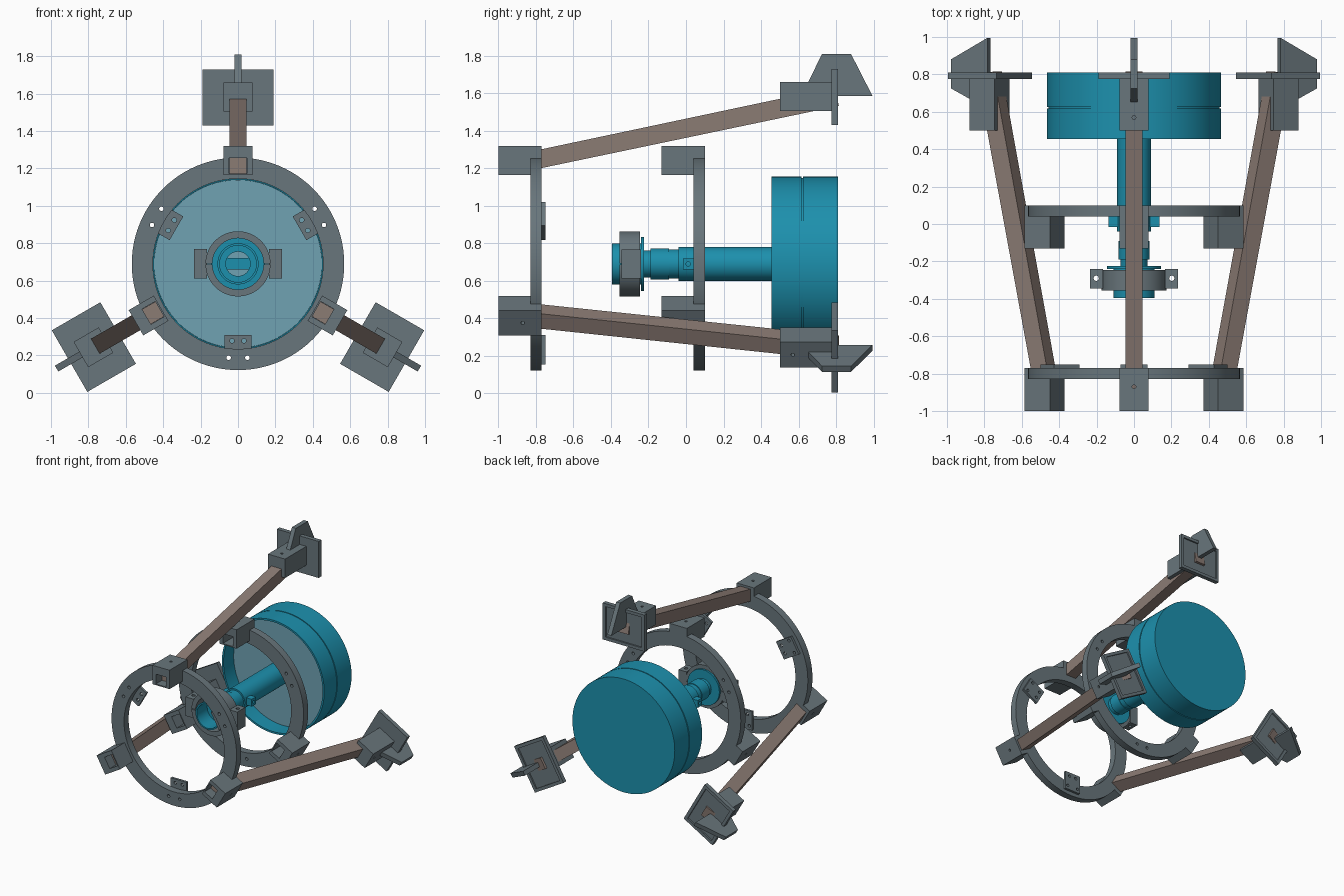
import bpy, bmesh
from math import radians, sin, cos, pi
from mathutils import Matrix, Vector

if "Cube" in bpy.data.objects:
    bpy.data.objects.remove(bpy.data.objects["Cube"])

AXIS_Z = 0.69  # height of the central axis, which runs along y


def material(name, rgb):
    m = bpy.data.materials.new(name)
    m.diffuse_color = (*rgb, 1)
    m.use_nodes = True
    m.node_tree.nodes["Principled BSDF"].inputs["Base Color"].default_value = m.diffuse_color
    return m


TEAL = material("teal", (0.012, 0.28, 0.42))
PALE = material("pale_teal", (0.16, 0.36, 0.45))
BROWN = material("brown", (0.26, 0.20, 0.175))
SLATE = material("slate", (0.14, 0.18, 0.20))


def frame(ang):
    """Local z is the radial direction, turned about the central axis."""
    return Matrix.Translation((0, 0, AXIS_Z)) @ Matrix.Rotation(radians(ang), 4, 'Y')


def finish(name, bm, ang, mat):
    bmesh.ops.remove_doubles(bm, verts=bm.verts, dist=1e-5)
    bmesh.ops.recalc_face_normals(bm, faces=bm.faces)
    bm.transform(frame(ang))
    me = bpy.data.meshes.new(name)
    bm.to_mesh(me)
    bm.free()
    ob = bpy.data.objects.new(name, me)
    bpy.context.collection.objects.link(ob)
    me.materials.append(mat)
    return ob


def prism(name, pts, half, ang=0, mat=SLATE):
    """Extrude a (y, radius) polygon sideways by +-half."""
    bm = bmesh.new()
    a = [bm.verts.new((-half, y, r)) for y, r in pts]
    b = [bm.verts.new((half, y, r)) for y, r in pts]
    bm.faces.new(a)
    bm.faces.new(b[::-1])
    n = len(pts)
    for i in range(n):
        j = (i + 1) % n
        bm.faces.new((a[i], b[i], b[j], a[j]))
    return finish(name, bm, ang, mat)


def box(name, y0, y1, r0, r1, half, ang=0, mat=SLATE):
    return prism(name, [(y0, r0), (y1, r0), (y1, r1), (y0, r1)], half, ang, mat)


def lathe(name, prof, mat=SLATE, n=96):
    """Spin a closed (y, radius) profile about the central axis."""
    bm = bmesh.new()
    rows = [[bm.verts.new((r * sin(2 * pi * k / n), y, r * cos(2 * pi * k / n)))
             for y, r in prof] for k in range(n)]
    m = len(prof)
    for k in range(n):
        p, q = rows[k], rows[(k + 1) % n]
        for i in range(m):
            j = (i + 1) % m
            if prof[i][1] == 0 and prof[j][1] == 0:
                continue
            bm.faces.new((p[i], p[j], q[j], q[i]))
    bmesh.ops.remove_doubles(bm, verts=bm.verts, dist=1e-5)
    return finish(name, bm, 0, mat)


def cut(ob, cutter):
    cutter.hide_render = True
    mod = ob.modifiers.new("cut", 'BOOLEAN')
    mod.operation, mod.object, mod.solver = 'DIFFERENCE', cutter, 'EXACT'
    bpy.context.view_layer.objects.active = ob
    bpy.ops.object.modifier_apply(modifier=mod.name)
    bpy.data.objects.remove(cutter)


def drill(ob, at, direction, ang, rad=0.012, depth=0.15):
    bm = bmesh.new()
    rot = Vector((0, 0, 1)).rotation_difference(Vector(direction)).to_matrix().to_4x4()
    bmesh.ops.create_cone(bm, cap_ends=True, segments=16, radius1=rad, radius2=rad,
                          depth=depth, matrix=Matrix.Translation(at) @ rot)
    cut(ob, finish("hole_cutter", bm, ang, SLATE))


ARMS = (0, 120, 240)
JOINTS = (60, 180, 300)
smooth = []

# Two hoops, each with three slotted corner blocks
for label, y in (("front", -0.80), ("middle", 0.07)):
    ring = lathe(label + "_ring", [(y - .03, .455), (y + .03, .455), (y + .03, .568), (y - .03, .568)])
    for ang in JOINTS:
        for x in (-.05, .05):
            drill(ring, (x, y, .502), (0, 1, 0), ang)
    smooth.append(ring)
    for ang in ARMS:
        block = box(label + "_ring_block", y - .2, y + .03, .475, .63, .078, ang)
        cut(block, box("slot_cutter", y - .25, y - .03, .484, .565, .047, ang))
        drill(block, (0, y - .07, .63), (0, 0, 1), ang, .01)

# Joint plates behind the front hoop
for ang in JOINTS:
    plate = box("joint_plate", -.77, -.75, .38, .535, .073, ang)
    for x in (-.032, .032):
        drill(plate, (x, -.76, .412), (0, 1, 0), ang)
    for x in (-.05, .05):
        drill(plate, (x, -.76, .502), (0, 1, 0), ang)

# Splayed legs with end sockets, end plates and fins
for ang in ARMS:
    prism("leg_strut", [(-.92, .48), (.815, .843), (.795, .943), (-.92, .58)], .046, ang, BROWN)
    socket = box("leg_socket", .5, .775, .815, .97, .078, ang)
    drill(socket, (0, .57, .97), (0, 0, 1), ang, .01, .06)
    foot = box("end_plate", .775, .81, .74, 1.04, .19, ang)
    cut(foot, box("recess_cutter", .798, .83, .765, 1.015, .165, ang))
    prism("end_fin", [(.65, .965), (.725, 1.12), (.88, 1.12), (.995, .895), (.775, .895)], .018, ang)

# Drum with a seam groove, and its recessed inner disc
smooth.append(lathe("drum", [(.81, 0), (.81, .465), (.625, .465), (.625, .458), (.617, .458),
                             (.617, .465), (.455, .465), (.455, .45), (.6, .45), (.6, 0)], TEAL))
smooth.append(lathe("drum_inner_disc", [(.601, 0), (.601, .449), (.585, .449), (.585, 0)], PALE))

# Hollow stepped shaft with a front cup and flange
shaft = lathe("shaft", [(-.395, .11), (-.395, .098), (-.26, .098), (-.26, .065), (.59, .065),
                        (.59, .09), (-.04, .09), (-.04, .078), (-.09, .078), (-.09, .083),
                        (-.19, .083), (-.19, .072), (-.225, .072), (-.225, .145),
                        (-.24, .145), (-.24, .11)], TEAL)
smooth.append(shaft)
bar = box("shaft_cross_bar", -.015, .04, -.135, .135, .03, 90, TEAL)
drill(bar, (0, .012, 0), (0, 0, 1), 90, .012, .4)

# Split clamp collar with two drilled lugs
collar = lathe("clamp_collar", [(-.355, .137), (-.245, .137), (-.245, .174), (-.355, .174)])
smooth.append(collar)
for ang in (90, 270):
    cut(collar, box("slit_cutter", -.4, -.2, .12, .19, .003, ang))
    lug = box("clamp_lug", -.345, -.24, .165, .235, .078, ang)
    drill(lug, (0, -.29, .202), (1, 0, 0), ang, .014, .3)

# Smooth the round parts, keeping hard edges
bpy.ops.object.select_all(action='DESELECT')
for ob in smooth:
    ob.select_set(True)
bpy.context.view_layer.objects.active = smooth[0]
bpy.ops.object.shade_smooth_by_angle(angle=radians(30))
